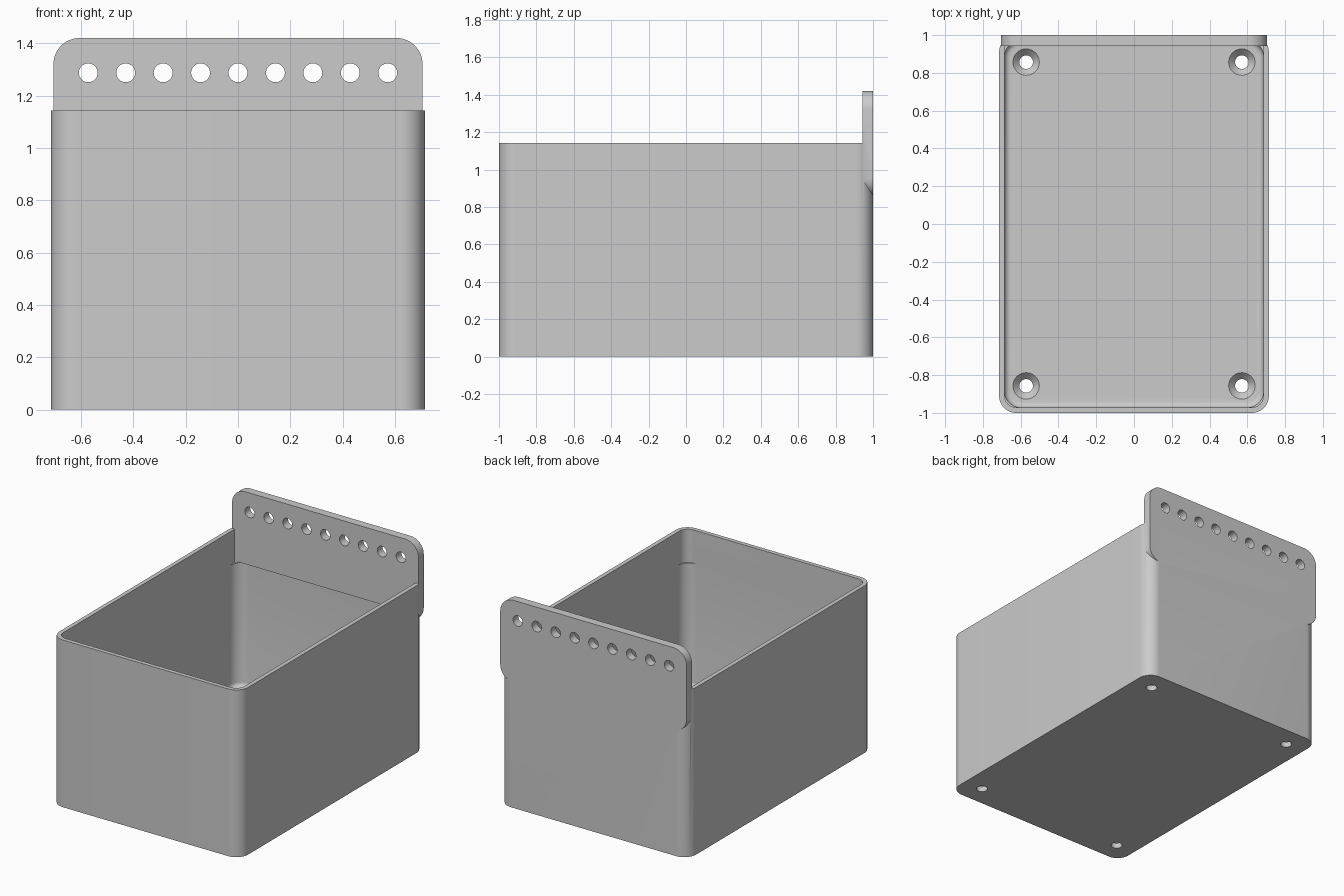
import bpy, bmesh, math
from mathutils import Vector

if "Cube" in bpy.data.objects:
    bpy.data.objects.remove(bpy.data.objects["Cube"])

HX, HY, TOP, CORNER = 0.714, 1.0, 1.143, 0.09
WALL, PLATE, FLOOR, FILLET = 0.029, 0.057, 0.072, 0.03
STEP = 0.925

grey = bpy.data.materials.new("plain grey")
grey.use_nodes = True
colour = (0.6, 0.6, 0.6, 1)
grey.diffuse_color = colour
grey.node_tree.nodes["Principled BSDF"].inputs["Base Color"].default_value = colour


def rounded_rect(x0, x1, y0, y1, r, steps=12):
    """Counter-clockwise outline of a rectangle with round corners."""
    centres = [(x1 - r, y1 - r), (x0 + r, y1 - r), (x0 + r, y0 + r), (x1 - r, y0 + r)]
    return [(cx + r * math.cos(a), cy + r * math.sin(a))
            for q, (cx, cy) in enumerate(centres)
            for a in (math.pi / 2 * (q + i / steps) for i in range(steps + 1))]


def circle(x, y, r, count=32):
    return [(x + r * math.cos(2 * math.pi * i / count),
             y + r * math.sin(2 * math.pi * i / count)) for i in range(count)]


def loft(name, layers, upright=False):
    """Closed solid through (outline, height) layers; upright runs along -y."""
    bm = bmesh.new()
    rings = [[bm.verts.new((x, -h, y) if upright else (x, y, h)) for x, y in outline]
             for outline, h in layers]
    for low, high in zip(rings, rings[1:]):
        for i in range(len(low)):
            j = (i + 1) % len(low)
            bm.faces.new((low[i], low[j], high[j], high[i]))
    bm.faces.new(rings[0][::-1])
    bm.faces.new(rings[-1])
    bmesh.ops.recalc_face_normals(bm, faces=bm.faces)
    mesh = bpy.data.meshes.new(name)
    bm.to_mesh(mesh)
    bm.free()
    obj = bpy.data.objects.new(name, mesh)
    bpy.context.collection.objects.link(obj)
    mesh.materials.append(grey)
    return obj


def combine(target, tool, operation):
    mod = target.modifiers.new(operation, 'BOOLEAN')
    mod.operation, mod.object, mod.solver = operation, tool, 'EXACT'
    bpy.context.view_layer.objects.active = target
    bpy.ops.object.modifier_apply(modifier=mod.name)
    bpy.data.objects.remove(tool)


# Outer body of the bin
outer = rounded_rect(-HX, HX, -HY, HY, CORNER)
bin_body = loft("storage_bin", [(outer, 0), (outer, TOP)])

# Hanging plate along the back
plate = rounded_rect(-0.705, 0.705, 0.857, 1.42, 0.1)
combine(bin_body, loft("back_plate", [(plate, -HY), (plate, PLATE - HY)], True), 'UNION')

# Lower cavity with a filleted floor edge
ix, iy = HX - WALL, HY - WALL
layers = []
for i in range(7):
    a = math.pi / 2 * i / 6
    d = FILLET * (1 - math.sin(a))
    layers.append((rounded_rect(-ix + d, ix - d, -iy + d, iy - d, 0.085 - d),
                   FLOOR + FILLET * (1 - math.cos(a))))
layers.append((layers[-1][0], STEP))
combine(bin_body, loft("lower_cavity", layers), 'DIFFERENCE')

# Upper cavity, tighter corners, ending at the plate
upper = rounded_rect(-ix, ix, -iy, HY - PLATE, CORNER - WALL)
front_only = [(x, y) if y < 0 else (math.copysign(ix, x), HY - PLATE)
              for x, y in upper]
clean = []
for p in front_only:
    if p not in clean:
        clean.append(p)
combine(bin_body, loft("upper_cavity", [(clean, STEP - 0.01), (clean, TOP + 0.5)]),
        'DIFFERENCE')

# Row of hanging holes
for i in range(-4, 5):
    hole = circle(i * 0.143, 1.287, 0.036)
    combine(bin_body, loft("hanging_hole", [(hole, -1.1), (hole, -0.8)], True), 'DIFFERENCE')

# Countersunk screw holes in the floor
for sx in (-1, 1):
    for sy in (-1, 1):
        x, y = sx * 0.571, sy * 0.857
        small, large = circle(x, y, 0.036), circle(x, y, 0.07)
        screw = [(small, -0.1), (small, FLOOR - 0.036), (large, FLOOR), (large, FLOOR + 0.02)]
        combine(bin_body, loft("screw_hole", screw), 'DIFFERENCE')

# Smooth the rounded corners only
bpy.ops.object.select_all(action='DESELECT')
bin_body.select_set(True)
bpy.context.view_layer.objects.active = bin_body
bpy.ops.object.shade_smooth_by_angle(angle=math.radians(30))
